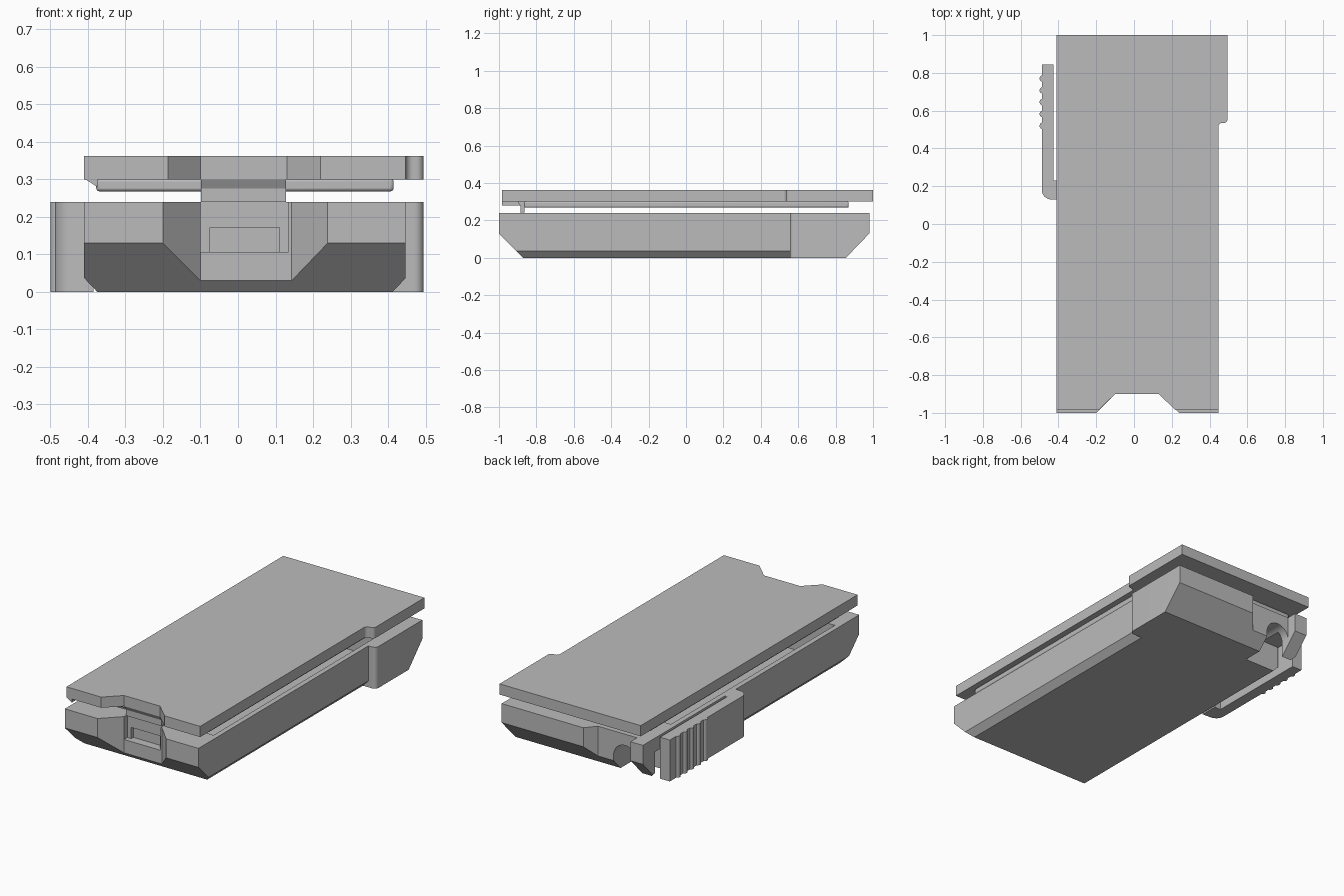
import bpy, bmesh, math
from mathutils import Vector

old = bpy.data.objects.get("Cube")
if old:
    bpy.data.objects.remove(old, do_unlink=True)

GREY = (0.5, 0.5, 0.5, 1.0)
mat = bpy.data.materials.new("plain grey plastic")
mat.use_nodes = True
mat.diffuse_color = GREY
mat.node_tree.nodes["Principled BSDF"].inputs["Base Color"].default_value = GREY


def prism(name, outline, lo, hi, axis="z"):
    """Extrude a closed outline: (x, y) along z, (x, z) along y, or (y, z) along x."""
    place = {"z": lambda a, b, t: (a, b, t),
             "y": lambda a, b, t: (a, t, b),
             "x": lambda a, b, t: (t, a, b)}[axis]
    bm = bmesh.new()
    face = bm.faces.new([bm.verts.new(place(a, b, lo)) for a, b in outline])
    ext = bmesh.ops.extrude_face_region(bm, geom=[face])
    moved = [v for v in ext["geom"] if isinstance(v, bmesh.types.BMVert)]
    bmesh.ops.translate(bm, verts=moved, vec=Vector(place(0, 0, hi - lo)))
    bmesh.ops.recalc_face_normals(bm, faces=bm.faces)
    mesh = bpy.data.meshes.new(name)
    bm.to_mesh(mesh)
    bm.free()
    mesh.materials.append(mat)
    obj = bpy.data.objects.new(name, mesh)
    bpy.context.collection.objects.link(obj)
    return obj


def box(name, x, y, z):
    return prism(name, [(x[0], y[0]), (x[1], y[0]), (x[1], y[1]), (x[0], y[1])], *z)


def arc(cx, cy, r, start, end, steps=8):
    angles = [math.radians(start + (end - start) * i / steps) for i in range(steps + 1)]
    return [(cx + r * math.cos(a), cy + r * math.sin(a)) for a in angles]


def combine(obj, others, operation):
    """Apply booleans, then drop the helper objects."""
    for other in others:
        mod = obj.modifiers.new("cut", "BOOLEAN")
        mod.operation = operation
        mod.solver = "EXACT"
        mod.object = other
        bpy.context.view_layer.objects.active = obj
        bpy.ops.object.modifier_apply(modifier=mod.name)
        bpy.data.objects.remove(other, do_unlink=True)


def soften(obj):
    bpy.ops.object.select_all(action="DESELECT")
    obj.select_set(True)
    bpy.context.view_layer.objects.active = obj
    bpy.ops.object.shade_smooth_by_angle(angle=math.radians(25))


L, R, BUMP = -0.41, 0.447, 0.495    # side walls and widened rear side
TOP = 0.24

# Base tray with chamfered lower edges and a widened rear side
tray = prism("base_tray", [(L + .035, 0), (R - .035, 0), (R, .037), (R, TOP),
                           (L, TOP), (L, .037)], -1, .98, "y")
bump = prism("rear_bump", [(.3, .555)] + arc(BUMP - .025, .58, .025, -90, 0)
             + [(BUMP, .98), (.3, .98)], 0, TOP)
combine(tray, [bump], "UNION")

cuts = [
    # sloping underside at both ends
    prism("front_slope", [(-1.1, .13), (-1, .13), (-.87, 0), (-.87, -.1), (-1.1, -.1)], -1, 1, "x"),
    prism("rear_slope", [(1.1, .13), (.98, .13), (.855, 0), (.855, -.1), (1.1, -.1)], -1, 1, "x"),
    # front thumb notch, latch recess and catch
    prism("thumb_notch", [(-.3, -1.1), (-.1, -.9), (.143, -.9), (.335, -1.1)], -.1, .4),
    box("latch_recess", (-.1, .135), (-1, -.87), (.107, .4)),
    box("latch_catch", (-.075, .11), (-1, -.85), (.107, .172)),
    # rear strap notch
    prism("strap_notch", [(.04, 1.06), (-.08, .92), (-.33, .92), (-.33, 1.06)], -.1, .4),
    # open interior, stepping around the strap tunnel
    prism("cavity", [(L + .03, -.82), (R - .03, -.82), (R - .03, .83), (.03, .83),
                     (.03, .68), (L + .03, .68)], .03, .4),
    # strap tunnel and its exit through the side
    prism("strap_tunnel", [(-.33, -.1), (-.18, -.1)] + arc(-.255, .1, .075, 0, 180, 16),
          .74, 1.1, "y"),
    box("strap_exit", (-.6, -.25), (.74, .87), (-.1, .16)),
]
combine(tray, cuts, "DIFFERENCE")
soften(tray)

# Belt clip arm joined to the side, with round grip ridges
clip = prism("belt_clip", [(-.385, .23), (-.425, .23), (-.425, .845), (-.488, .845)]
             + arc(-.438, .18, .05, 180, 270) + [(-.385, .127)], 0, TOP)
ridges = [prism("grip_ridge", arc(-.482, .52 + i * .0625, .018, 0, 337.5, 15), 0, TOP)
          for i in range(5)]
combine(clip, ridges, "UNION")
soften(clip)

# Lid plate with the matching thumb notch and widened rear side
lid = prism("lid_plate", [(L, -.985), (-.187, -.985), (-.1, -.9), (.13, -.9), (.22, -.985),
                          (R, -.985), (R, .51)] + arc(R + .02, .515, .02, 180, 90)
            + arc(BUMP - .02, .555, .02, -90, 0) + [(BUMP, 1), (L, 1)], .30, .362)
soften(lid)

# Locating lip under the lid
lip = box("lid_lip", (-.378, .415), (-.865, .87), (.268, .302))
bev = lip.modifiers.new("rounded edges", "BEVEL")
bev.width, bev.segments = .008, 2
soften(lip)

# Latch tab hanging from the front of the lid
prism("lid_latch_tab", [(-.9, .302), (-.885, .275), (-.885, .24), (-.865, .24),
                        (-.86, .302)], -.098, .128, "x")

# Small wedge under the front corner of the lid
prism("lid_corner_wedge", [(L, .302), (-.375, .28), (-.375, .302)], -.985, -.86, "y")
